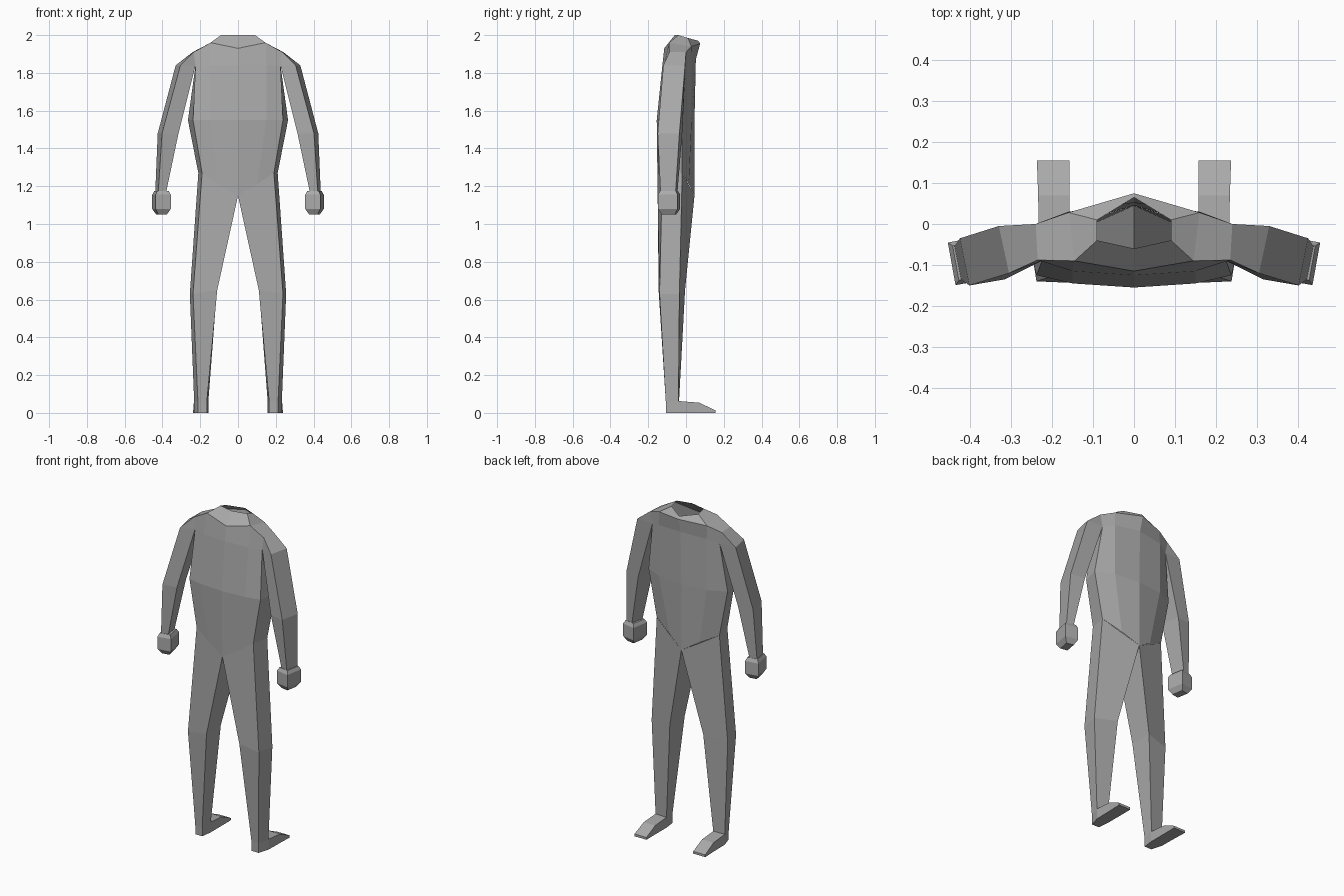
import bpy
import bmesh

cube = bpy.data.objects.get("Cube")
if cube:
    bpy.data.objects.remove(cube, do_unlink=True)

grey = bpy.data.materials.new("plain grey")
grey.use_nodes = True
tone = (0.4, 0.4, 0.4, 1)
grey.diffuse_color = tone
grey.node_tree.nodes["Principled BSDF"].inputs["Base Color"].default_value = tone


def loft(name, rings, closed=True, cap_start=False, cap_end=False):
    """Skin the +x half through matching rings and mirror it to -x."""
    bm = bmesh.new()
    loops = [[bm.verts.new(p) for p in ring] for ring in rings]
    count = len(loops[0])
    for low, high in zip(loops, loops[1:]):
        for i in range(count if closed else count - 1):
            j = (i + 1) % count
            bm.faces.new((low[i], low[j], high[j], high[i]))
    if cap_start:
        bm.faces.new(loops[0][::-1])
    if cap_end:
        bm.faces.new(loops[-1])
    bmesh.ops.remove_doubles(bm, verts=bm.verts, dist=0.0005)
    bmesh.ops.recalc_face_normals(bm, faces=bm.faces)
    mesh = bpy.data.meshes.new(name)
    bm.to_mesh(mesh)
    bm.free()
    mesh.materials.append(grey)
    obj = bpy.data.objects.new(name, mesh)
    bpy.context.collection.objects.link(obj)
    mirror = obj.modifiers.new("Mirror", 'MIRROR')
    mirror.use_clip = True
    mirror.merge_threshold = 0.001
    return obj


def level(z, *points):
    return [(x, y, z) for x, y in points]


# Points shared where limbs join the torso
hip_front, hip_back = (0.19, -0.125, 1.27), (0.21, -0.02, 1.27)
crotch_front, crotch_back = (0, -0.15, 1.15), (0, 0.045, 1.15)
armpit_front, armpit_back = (0.225, -0.09, 1.84), (0.225, 0, 1.84)
top_front, top_back = (0.235, -0.088, 1.91), (0.24, 0, 1.91)

# Torso: half rings from the front centre round to the back centre
torso = loft("torso", [
    [crotch_front, (0.1, -0.138, 1.21), hip_front,
     hip_back, (0.1, 0.015, 1.21), crotch_back],
    level(1.55, (0, -0.155), (0.15, -0.145), (0.238, -0.125),
          (0.265, -0.02), (0.16, 0.03), (0, 0.045)),
    [(0, -0.125, 1.84), (0.15, -0.115, 1.84), armpit_front,
     armpit_back, (0.16, 0.03, 1.86), (0, 0.052, 1.87)],
], closed=False)

# Shoulder yoke from chest to collar, left open where the arms join
for side, ring_low, ring_high in (
    ("front", [(0, -0.125, 1.84), (0.15, -0.115, 1.84), armpit_front],
     [(0, -0.115, 1.93), (0.145, -0.09, 1.96), top_front]),
    ("back", [(0, 0.052, 1.87), (0.16, 0.03, 1.86), armpit_back],
     [(0, 0.075, 1.955), (0.16, 0.028, 1.94), top_back]),
):
    loft(side + "_yoke", [ring_low, ring_high], closed=False)
loft("shoulder_tops", [[(0.145, -0.09, 1.96), (0.16, 0.028, 1.94)],
                       [top_front, top_back]], closed=False)

# Collar rising to the open neck
loft("collar", [
    [(0, -0.115, 1.93), (0.145, -0.09, 1.96), (0.16, 0.028, 1.94), (0, 0.075, 1.955)],
    [(0, -0.06, 2.0), (0.09, -0.04, 2.0), (0.09, 0.01, 1.985), (0, 0.065, 1.97)],
], closed=False)

# Arms: shoulder, upper arm, elbow, wrist
loft("arms", [
    [top_front, top_back, armpit_back, armpit_front],
    [(0.305, -0.12, 1.84), (0.33, -0.005, 1.84), armpit_back, armpit_front],
    level(1.48, (0.402, -0.15), (0.425, -0.035), (0.335, -0.02), (0.315, -0.135)),
    level(1.17, (0.422, -0.135), (0.438, -0.055), (0.395, -0.045), (0.38, -0.125)),
], cap_end=True)


# Hands: bevelled blocks turned slightly with the arm
def hand_ring(z, half_x, half_y):
    corners = ((1, -1), (1, 1), (-1, 1), (-1, -1))
    return [(0.405 + a * half_x + b * half_y * 0.18,
             -0.09 + b * half_y - a * half_x * 0.18, z) for a, b in corners]


loft("hands", [hand_ring(1.175, 0.03, 0.042), hand_ring(1.155, 0.04, 0.052),
               hand_ring(1.08, 0.04, 0.052), hand_ring(1.05, 0.022, 0.034)],
     cap_start=True, cap_end=True)

# Legs: hip, knee, ankle, sole
loft("legs", [
    [hip_front, hip_back, crotch_back, crotch_front],
    [(0.238, -0.14, 0.63), (0.255, -0.035, 0.63),
     (0.112, -0.005, 0.65), (0.11, -0.145, 0.65)],
    level(0.06, (0.212, -0.107), (0.232, -0.04), (0.157, -0.037), (0.165, -0.107)),
    level(0, (0.212, -0.105), (0.232, -0.04), (0.157, -0.037), (0.165, -0.105)),
], cap_end=True)

# Feet: short wedges from ankle to toe
loft("feet", [
    [(0.157, y, 0), (0.157 + w, y, 0), (0.157 + w, y, h), (0.157, y, h)]
    for y, h, w in ((-0.04, 0.063, 0.075), (0.07, 0.054, 0.077), (0.155, 0.014, 0.08))
], cap_start=True, cap_end=True)
